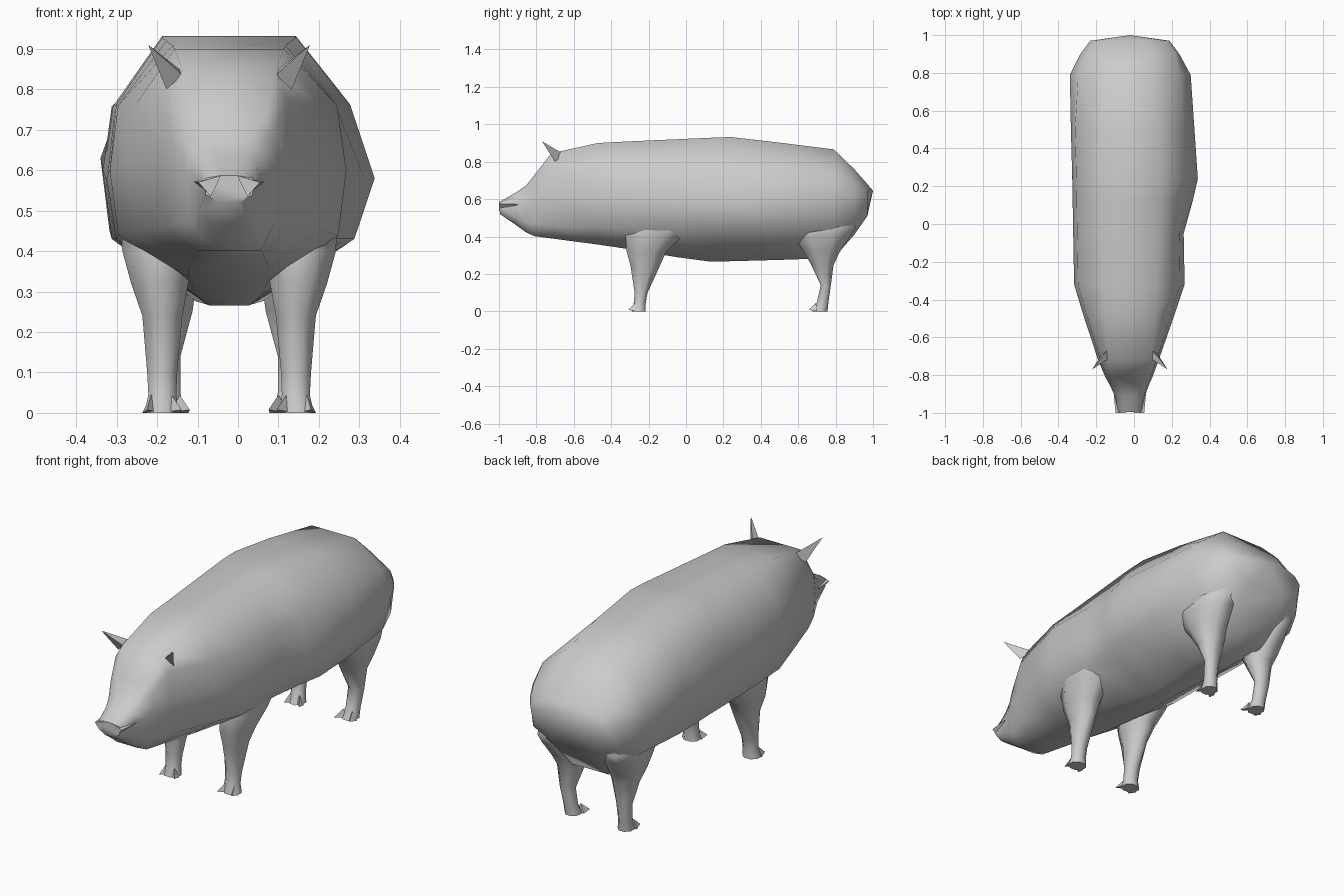
import bpy, bmesh, math

CX = -0.022  # centre line of the body
hide = bpy.data.materials.new("grey hide")
hide.diffuse_color = (0.6, 0.6, 0.6, 1)


def finish(name, bm, angle=50):
    bmesh.ops.recalc_face_normals(bm, faces=bm.faces)
    me = bpy.data.meshes.new(name)
    bm.to_mesh(me)
    bm.free()
    ob = bpy.data.objects.new(name, me)
    bpy.context.collection.objects.link(ob)
    me.materials.append(hide)
    bpy.ops.object.select_all(action='DESELECT')
    ob.select_set(True)
    bpy.context.view_layer.objects.active = ob
    bpy.ops.object.shade_smooth_by_angle(angle=math.radians(angle))
    return ob


def loft(bm, rings, tip=None):
    """Skin closed rings; cap the start, and close the end flat or to a tip."""
    loops = [[bm.verts.new(p) for p in r] for r in rings]
    n = len(loops[0])
    for a, b in zip(loops, loops[1:]):
        for i in range(n):
            j = (i + 1) % n
            bm.faces.new((a[i], a[j], b[j], b[i]))
    bm.faces.new(loops[0])
    if tip:
        t = bm.verts.new(tip)
        for i in range(n):
            bm.faces.new((loops[-1][i], loops[-1][(i + 1) % n], t))
    else:
        bm.faces.new(loops[-1])


# Body sections: y, top z, top half width, widest z, left/right half width,
# low z, bottom z, bottom half width
sections = [
    (-0.995, 0.587, 0.02, 0.567, 0.062, 0.062, 0.54, 0.52, 0.025),
    (-0.91, 0.635, 0.03, 0.575, 0.080, 0.080, 0.50, 0.462, 0.04),
    (-0.855, 0.672, 0.045, 0.585, 0.105, 0.10, 0.475, 0.422, 0.06),
    (-0.81, 0.73, 0.09, 0.61, 0.13, 0.12, 0.47, 0.402, 0.08),
    (-0.72, 0.845, 0.115, 0.62, 0.168, 0.153, 0.46, 0.39, 0.085),
    (-0.47, 0.90, 0.135, 0.61, 0.25, 0.24, 0.45, 0.357, 0.10),
    (-0.32, 0.908, 0.14, 0.60, 0.295, 0.29, 0.44, 0.335, 0.10),
    (-0.05, 0.92, 0.155, 0.59, 0.30, 0.285, 0.43, 0.29, 0.08),
    (0.13, 0.928, 0.165, 0.58, 0.303, 0.335, 0.43, 0.266, 0.05),
    (0.24, 0.932, 0.165, 0.58, 0.305, 0.36, 0.43, 0.268, 0.055),
    (0.50, 0.902, 0.155, 0.60, 0.312, 0.342, 0.43, 0.275, 0.08),
    (0.79, 0.866, 0.12, 0.63, 0.318, 0.322, 0.45, 0.285, 0.10),
    (0.90, 0.76, 0.13, 0.62, 0.262, 0.262, 0.48, 0.41, 0.12),
    (0.97, 0.68, 0.09, 0.61, 0.21, 0.21, 0.545, 0.51, 0.10),
]


def section(y, top, tw, mid, wl, wr, low, bot, bw):
    rise = 0.68 if y < -0.6 else 0.52      # boxier head
    right = (0.83, 0.86) if 0 < y < 0.85 else (0.92, 0.93)
    left = 0.93 if y < 0.7 else 0.86

    def side(w, s, up, down):
        half = [(tw, top), (max(tw * 1.05, up * w), mid + rise * (top - mid)),
                (w, mid), (down * w, low), (bw, bot)]
        return [(CX + s * x, y, z) for x, z in half]
    return side(wr, 1, *right) + side(wl, -1, left, 0.93)[::-1]


bm = bmesh.new()
loft(bm, [section(*s) for s in sections], tip=(CX, 1.0, 0.645))
finish("body", bm, 60)

# Leg sections: z, front y, back y, inner and outer distance from centre line
front_leg = [(0.58, -0.25, -0.08, 0.15, 0.235), (0.46, -0.32, 0.05, 0.10, 0.268),
             (0.40, -0.325, -0.02, 0.09, 0.265), (0.32, -0.318, -0.105, 0.10, 0.243),
             (0.24, -0.297, -0.14, 0.115, 0.215), (0.10, -0.275, -0.205, 0.128, 0.203),
             (0.045, -0.28, -0.215, 0.13, 0.20), (0.0, -0.29, -0.215, 0.125, 0.21)]
rear_leg = [(0.60, 0.66, 0.84, 0.12, 0.22), (0.45, 0.545, 0.91, 0.09, 0.268),
            (0.40, 0.575, 0.88, 0.08, 0.265), (0.32, 0.628, 0.825, 0.08, 0.243),
            (0.25, 0.668, 0.79, 0.09, 0.215), (0.14, 0.72, 0.775, 0.12, 0.195),
            (0.05, 0.70, 0.762, 0.12, 0.185), (0.0, 0.675, 0.757, 0.11, 0.185)]


def leg_ring(s, z, y0, y1, u0, u1, n=8):
    pts = []
    for i in range(n):
        a = math.tau * (i + 0.5) / n
        c, d = math.cos(a) * 1.07, math.sin(a) * 1.07
        pts.append((CX + s * ((u0 + u1) / 2 + c * (u1 - u0) / 2),
                    (y0 + y1) / 2 + d * (y1 - y0) / 2, z))
    return pts


def spike(bm, base, tip):
    vs = [bm.verts.new(p) for p in base]
    t = bm.verts.new(tip)
    bm.faces.new(vs)
    for i in range(len(vs)):
        bm.faces.new((vs[i], vs[(i + 1) % len(vs)], t))


for s, side in ((-1, "left"), (1, "right")):
    for name, data in (("front_leg", front_leg), ("rear_leg", rear_leg)):
        bm = bmesh.new()
        loft(bm, [leg_ring(s, *r) for r in data])
        finish(f"{name}_{side}", bm, 60)

        # Two pointed toes, splayed a little
        z, y0, y1, u0, u1 = data[-1]
        m = (u0 + u1) / 2
        bm = bmesh.new()
        for u, tip in ((m - 0.025, m - 0.05), (m + 0.025, m + 0.035)):
            spike(bm, [(CX + s * (u - 0.022), y0 + 0.025, 0.0),
                       (CX + s * (u + 0.022), y0 + 0.025, 0.0),
                       (CX + s * u, y0 + 0.02, 0.045)],
                  (CX + s * tip, y0 - 0.018, 0.008))
        finish(f"{name}_toes_{side}", bm, 30)

    # Flared upper lip beside the nose
    bm = bmesh.new()
    spike(bm, [(CX + s * 0.02, -1.0, 0.587), (CX + s * 0.076, -1.0, 0.57),
               (CX + s * 0.045, -1.0, 0.535)], (CX + s * 0.088, -0.87, 0.572))
    finish(f"lip_{side}", bm, 30)

    # Thin pointed ear
    bm = bmesh.new()
    spike(bm, [(CX + s * 0.11, -0.655, 0.84), (CX + s * 0.115, -0.715, 0.835),
               (CX + s * 0.155, -0.70, 0.80)], (CX + s * 0.2, -0.77, 0.91))
    finish(f"ear_{side}", bm, 30)
